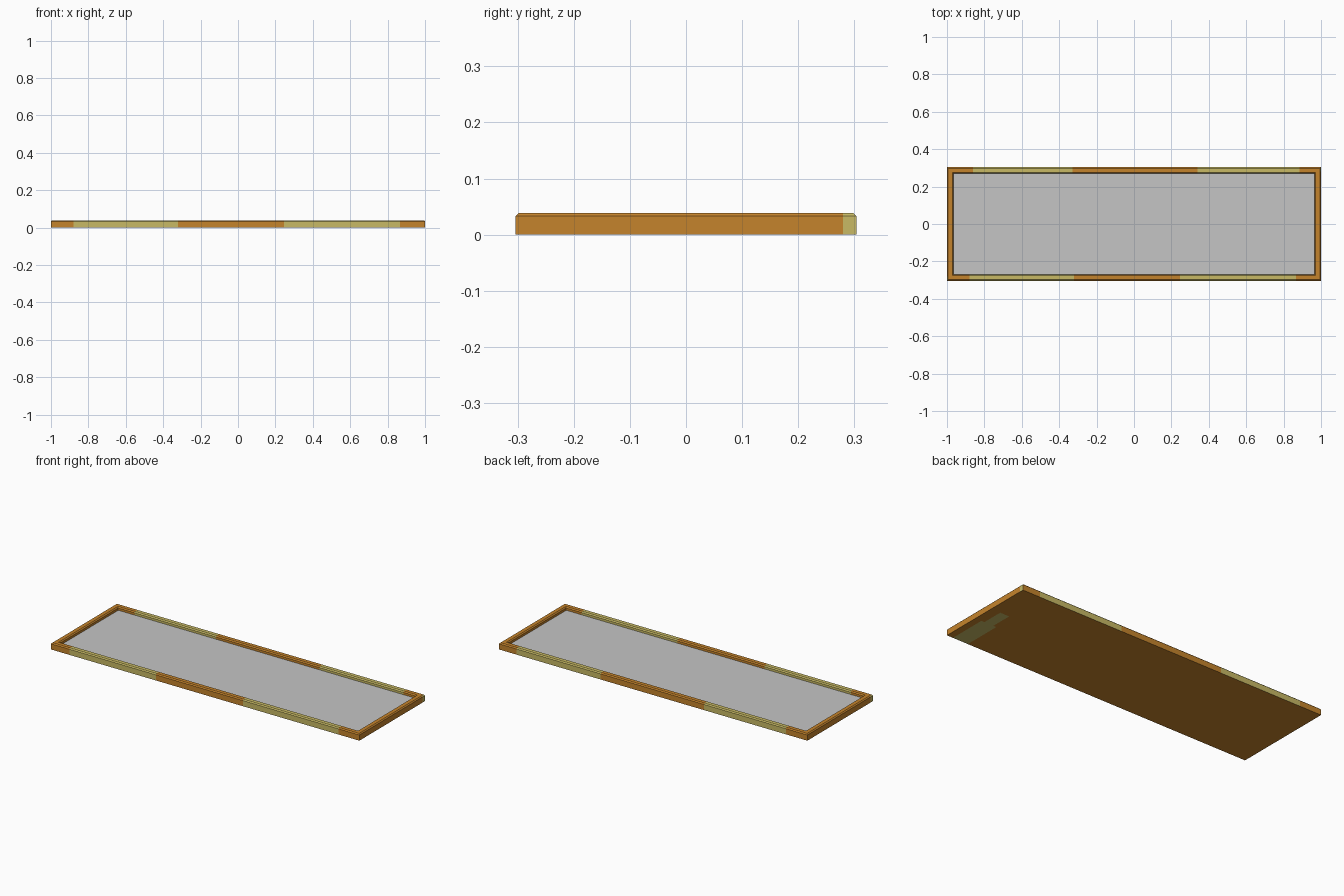
import bpy, bmesh

if "Cube" in bpy.data.objects:
    bpy.data.objects.remove(bpy.data.objects["Cube"])

HX, HY, H = 1.0, 0.304, 0.039   # half length, half depth, height
W, C, PZ = 0.035, 0.006, 0.02   # rail width, chamfer, panel height


def material(name, rgb):
    m = bpy.data.materials.new(name)
    m.diffuse_color = (*rgb, 1)
    m.use_nodes = True
    m.node_tree.nodes["Principled BSDF"].inputs["Base Color"].default_value = m.diffuse_color
    return m


wood = material("orange_wood", (0.56, 0.23, 0.025))
pale = material("pale_olive", (0.58, 0.49, 0.13))
grey = material("grey_panel", (0.56, 0.56, 0.56))


def finish(bm, name, mats):
    me = bpy.data.meshes.new(name)
    bm.to_mesh(me)
    bm.free()
    ob = bpy.data.objects.new(name, me)
    bpy.context.collection.objects.link(ob)
    for m in mats:
        me.materials.append(m)
    return ob


# Frame: chamfered profile (inset, height) swept round a rectangle
profile = [(0, 0), (0, H - C), (C, H), (W - C, H), (W, H - C), (W, PZ - 0.005)]
bm = bmesh.new()
rings = [[bm.verts.new((sx * (HX - i), sy * (HY - i), z))
          for sx, sy in ((-1, -1), (1, -1), (1, 1), (-1, 1))] for i, z in profile]
for a, b in zip(rings, rings[1:]):
    for k in range(4):
        n = (k + 1) % 4
        bm.faces.new((a[k], a[n], b[n], b[k]))

# Pale stretches along the front and back rails
front = [(-0.88, -0.32), (0.245, 0.865)]
back = [(-0.86, -0.33), (0.34, 0.885)]
END = 0.28


def cut(axis, value, keep):
    faces = [f for f in bm.faces if keep(f.calc_center_median(), f.normal)]
    geom = faces + list({e for f in faces for e in f.edges}) + list({v for f in faces for v in f.verts})
    co, no = [0, 0, 0], [0, 0, 0]
    co[axis], no[axis] = value, 1
    bmesh.ops.bisect_plane(bm, geom=geom, plane_co=co, plane_no=no)
    bm.normal_update()


bm.normal_update()
for spans, side in ((front, -1), (back, 1)):
    for s in spans:
        for x in s:
            cut(0, x, lambda c, n: c.y * side > 0.2)
for side in (-1, 1):
    cut(1, side * END, lambda c, n: n.x * side > 0.5)

for f in bm.faces:
    c = f.calc_center_median()
    if abs(c.y) > 0.26 and abs(f.normal.x) < 0.5:
        spans = front if c.y < 0 else back
        f.material_index = int(any(a < c.x < b for a, b in spans))
    elif (c.x * f.normal.x > 0) and abs(f.normal.x) > 0.5:
        # opposite end corners carry a small pale tip
        f.material_index = int(c.y * (1 if c.x > 0 else -1) > END)
finish(bm, "frame", [wood, pale])

# Backing board: underside sheet with a pale streak near one corner
bm = bmesh.new()
bmesh.ops.create_grid(bm, x_segments=100, y_segments=24, size=1)
for v in bm.verts:
    v.co.x *= HX
    v.co.y *= HY
bmesh.ops.reverse_faces(bm, faces=bm.faces[:])
for f in bm.faces:
    c = f.calc_center_median()
    half = 0.05 if c.y < -0.08 else 0.03
    f.material_index = int(c.y < 0.06 and abs(c.x - 0.91) < half)
finish(bm, "backing_board", [wood, pale])

# Recessed panel
bm = bmesh.new()
bmesh.ops.create_grid(bm, x_segments=1, y_segments=1, size=1)
for v in bm.verts:
    v.co = (v.co.x * (HX - W), v.co.y * (HY - W), PZ)
finish(bm, "inset_panel", [grey])
